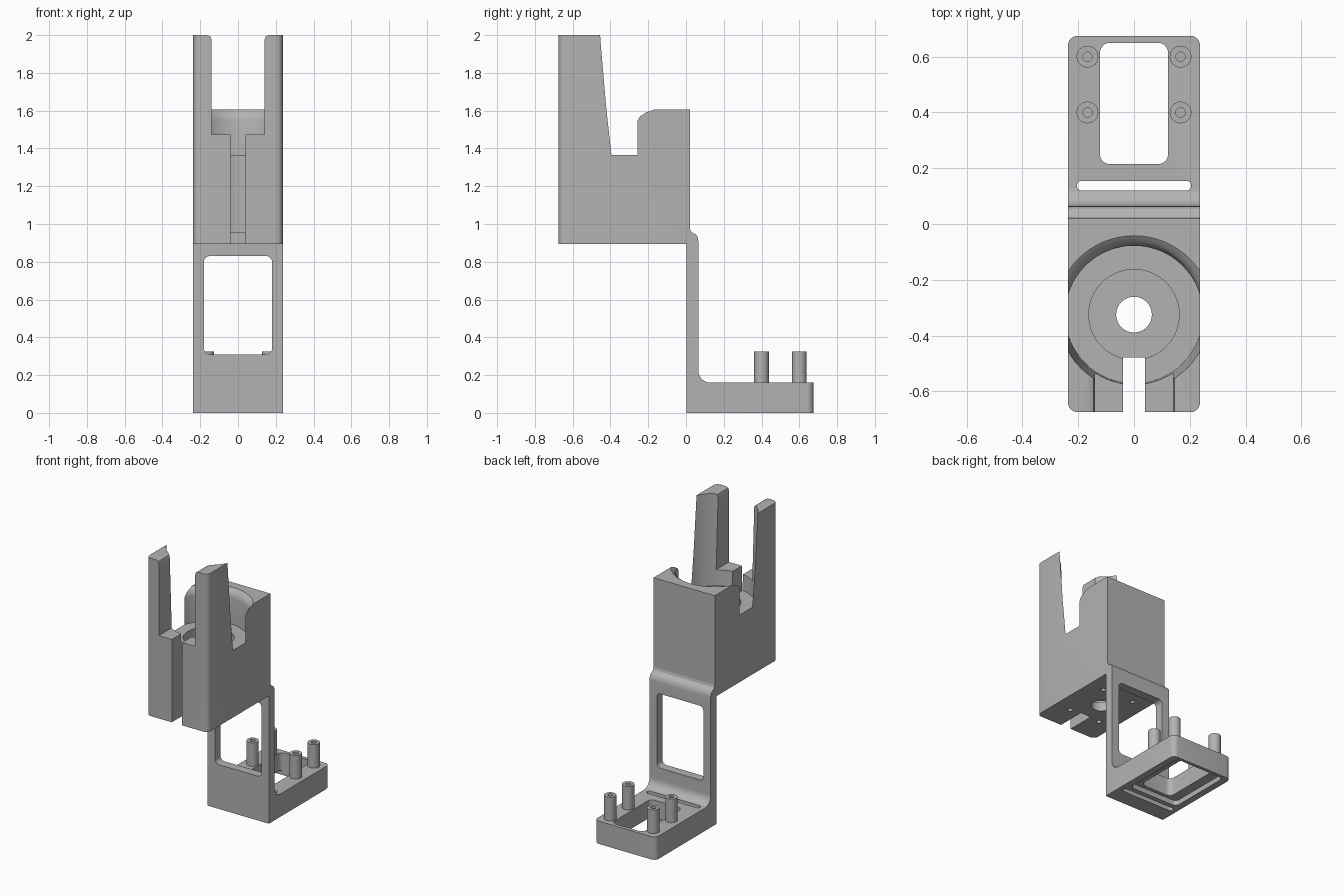
import bpy, bmesh
from math import sin, cos, pi

cube = bpy.data.objects.get("Cube")
if cube:
    bpy.data.objects.remove(cube, do_unlink=True)

GREY = (0.45, 0.45, 0.45, 1)
grey = bpy.data.materials.new("plain_grey")
grey.use_nodes = True
grey.diffuse_color = GREY
grey.node_tree.nodes["Principled BSDF"].inputs["Base Color"].default_value = GREY

W = 0.237        # half width of the whole part
CY = -0.325      # bore axis


def finish(name, bm):
    bmesh.ops.recalc_face_normals(bm, faces=bm.faces)
    me = bpy.data.meshes.new(name)
    bm.to_mesh(me)
    bm.free()
    me.materials.append(grey)
    ob = bpy.data.objects.new(name, me)
    bpy.context.collection.objects.link(ob)
    return ob


def prism(name, pts, axis, a, b):
    """Extrude a 2D outline along an axis from a to b."""
    place = {"x": lambda u, v, w: (w, u, v),
             "y": lambda u, v, w: (u, w, v),
             "z": lambda u, v, w: (u, v, w)}[axis]
    bm = bmesh.new()
    ends = [[bm.verts.new(place(u, v, w)) for u, v in pts] for w in (a, b)]
    for ring in ends:
        bm.faces.new(ring)
    n = len(pts)
    for i in range(n):
        j = (i + 1) % n
        bm.faces.new((ends[0][i], ends[0][j], ends[1][j], ends[1][i]))
    return finish(name, bm)


def rounded(u0, u1, v0, v1, r, steps=6):
    """Rounded rectangle outline."""
    pts = []
    corners = ((u1 - r, v1 - r), (u0 + r, v1 - r), (u0 + r, v0 + r), (u1 - r, v0 + r))
    for q, (cu, cv) in enumerate(corners):
        for s in range(steps + 1):
            t = (q + s / steps) * pi / 2
            pts.append((cu + r * cos(t), cv + r * sin(t)))
    return pts


def box(x0, x1, y0, y1, z0, z1):
    return prism("cutter", [(x0, y0), (x1, y0), (x1, y1), (x0, y1)], "z", z0, z1)


def lathe(name, x, y, profile, n=64):
    """Solid of revolution about a vertical axis; profile is (radius, z)."""
    bm = bmesh.new()
    rings = [[bm.verts.new((x + r * cos(2 * pi * i / n), y + r * sin(2 * pi * i / n), z))
              for i in range(n)] for r, z in profile]
    bm.faces.new(rings[0])
    bm.faces.new(rings[-1])
    for lo, hi in zip(rings, rings[1:]):
        for i in range(n):
            j = (i + 1) % n
            bm.faces.new((lo[i], lo[j], hi[j], hi[i]))
    return finish(name, bm)


def combine(ob, tools, operation="DIFFERENCE"):
    """Apply booleans in turn and discard the tools."""
    for tool in tools:
        mod = ob.modifiers.new("cut", "BOOLEAN")
        mod.operation = operation
        mod.solver = "EXACT"
        mod.object = tool
        bpy.context.view_layer.objects.active = ob
        bpy.ops.object.modifier_apply(modifier=mod.name)
        bpy.data.objects.remove(tool, do_unlink=True)
    return ob


# Holder block: rounded front corners, square back
outline = [p for p in rounded(-W, W, -0.675, 0.02, 0.035) if p[1] < CY]
outline += [(W, 0.02), (-W, 0.02)]
holder = prism("holder", outline, "z", 0.895, 2.0)

# Bore: plain with a rounded rim at the back, flared towards the front prongs
back_bore = lathe("cutter", 0, CY, [(0.247, 1.365), (0.247, 1.55), (0.251, 1.57),
                                    (0.262, 1.59), (0.283, 1.605), (0.283, 1.7)])
combine(back_bore, [box(-1, 1, -1, CY, 1, 3)])
front_bore = lathe("cutter", 0, CY, [(0.247, 1.365), (0.274, 2.1)])
combine(front_bore, [box(-1, 1, CY, 1, 1, 3)])

# Opening between the prongs, eased at their tops
half_gap = [(0.14, 1.475), (0.14, 1.975), (0.146, 1.992), (0.162, 2.0), (0.162, 2.1)]
gap = prism("cutter", half_gap + [(-x, z) for x, z in reversed(half_gap)], "y", -0.8, CY)

screw_holes = [lathe("cutter", sx * 0.12, CY + sy * 0.165, [(0.016, 0.8), (0.016, 1.0)], 20)
               for sx in (-1, 1) for sy in (-1, 1)]
combine(holder, [
    box(-1, 1, CY, 1, 1.605, 2.1),                               # low back
    back_bore, front_bore, gap,
    lathe("cutter", 0, CY, [(0.162, 0.955), (0.162, 1.5)]),      # inner pocket
    lathe("cutter", 0, CY, [(0.064, 0.8), (0.064, 1.1)], 40),    # floor hole
    box(-0.04, 0.04, -0.8, -0.478, 0.8, 1.6),                    # front slot
] + screw_holes)

# Bracket: arm and base from one side profile with a filleted inner corner
fillet = [(0.13 - 0.065 * sin(t * pi / 16), 0.225 - 0.065 * cos(t * pi / 16)) for t in range(9)]
profile = [(0.003, 0), (0.675, 0), (0.675, 0.16)] + fillet
profile += [(0.065, 0.91), (0.062, 0.93), (0.053, 0.944), (0.035, 0.953),
            (0.025, 0.962), (0.02, 0.98), (0.02, 0.895), (0.003, 0.895)]
bracket = prism("bracket", profile, "x", -W, W)
combine(bracket, [prism("cutter", rounded(-W, W, -0.2, 0.675, 0.035), "z", -0.1, 1.1)], "INTERSECT")
combine(bracket, [
    prism("cutter", rounded(-0.18, 0.18, 0.31, 0.83, 0.03), "y", -0.1, 0.2),        # arm window
    prism("cutter", rounded(-0.122, 0.122, 0.215, 0.65, 0.035), "z", -0.1, 0.3),    # base opening
    prism("cutter", rounded(-0.205, 0.205, 0.12, 0.155, 0.017), "z", -0.1, 0.3),    # tie slot
    prism("cutter", rounded(-0.19, 0.19, 0.19, 0.652, 0.03), "z", -0.1, 0.035),     # underside recess
])

# Mounting posts with blind screw holes
parts = [holder, bracket]
for side, x in (("right", -0.167), ("left", 0.167)):
    for end, y in (("front", 0.4), ("back", 0.6)):
        post = lathe(f"{side}_{end}_post", x, y, [(0.039, 0.15), (0.039, 0.325)], 32)
        parts.append(combine(post, [lathe("cutter", x, y, [(0.017, 0.2), (0.017, 0.4)], 20)]))

# Smooth curved walls, keep crisp edges
bpy.ops.object.select_all(action="DESELECT")
for ob in parts:
    ob.select_set(True)
bpy.context.view_layer.objects.active = holder
bpy.ops.object.shade_smooth_by_angle(angle=0.5)
